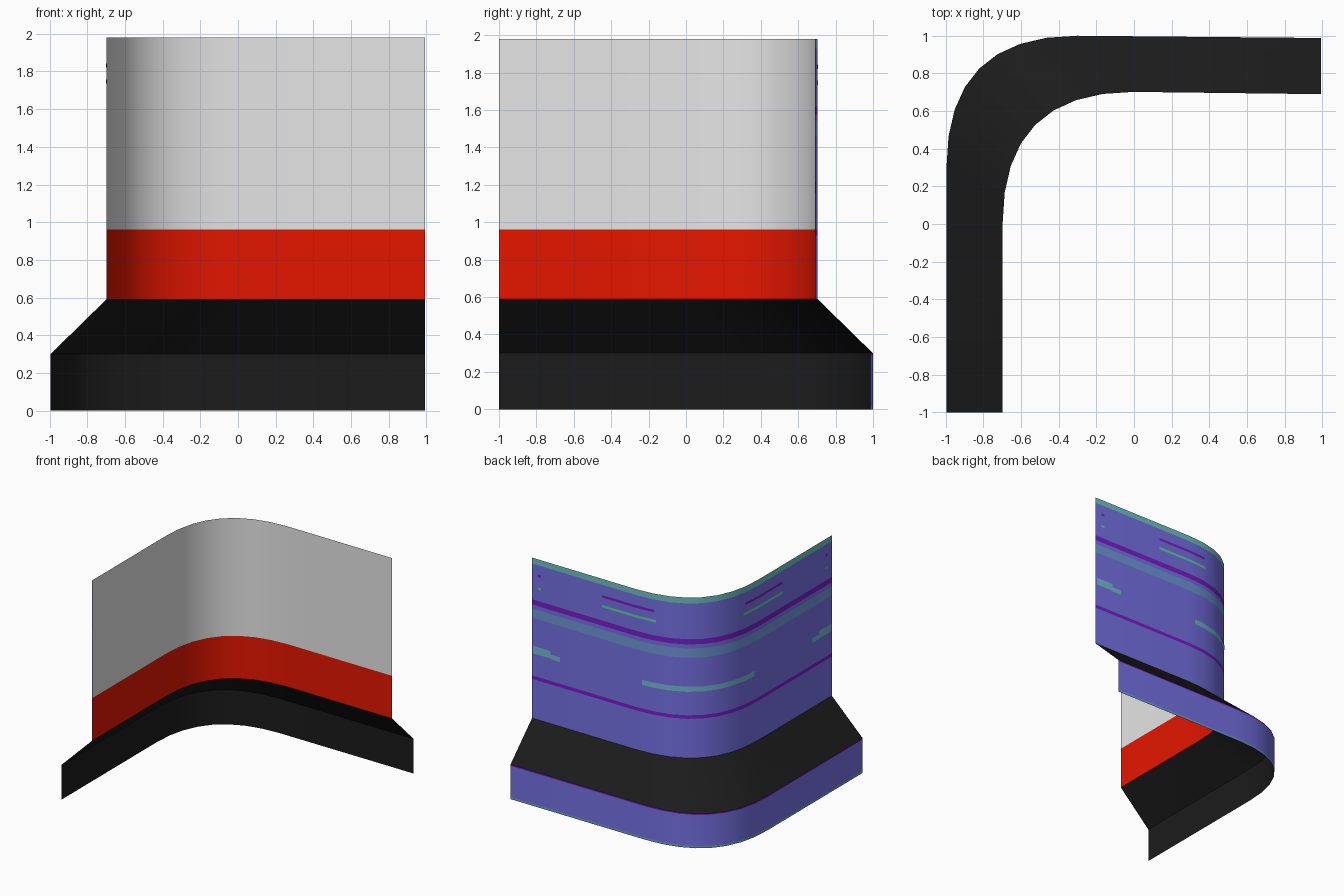
import bpy, math
from mathutils import Vector

if "Cube" in bpy.data.objects:
    bpy.data.objects.remove(bpy.data.objects["Cube"])

def srgb(*c):
    return tuple((v / 255 / 12.92) if v < 11 else ((v / 255 + 0.055) / 1.055) ** 2.4 for v in c) + (1,)

COLOURS = {
    "light_grey": srgb(230, 230, 230), "red": srgb(230, 22, 0), "black": srgb(27, 27, 27),
    "violet_blue": srgb(118, 114, 230), "purple": srgb(122, 30, 202),
    "teal": srgb(114, 196, 196), "steel_blue": srgb(112, 152, 218),
    "green": srgb(98, 210, 165), "pale_blue": srgb(118, 186, 212)}
MATS = {}
for name, col in COLOURS.items():
    MATS[name] = bpy.data.materials.new(name)
    MATS[name].diffuse_color = col

def plan(k):
    """Plan path of the bent wall, moved inwards by k."""
    a, c, b = Vector((-0.993, 0.3)), Vector((-0.993, 0.997)), Vector((-0.3, 0.997))
    pts = [Vector((-0.993 + k, -1.0))]
    for i in range(9):
        t = i / 8
        p = a * (1 - t) ** 2 + c * 2 * t * (1 - t) + b * t * t
        pts.append(p + Vector((k, -k)))
    pts.append(Vector((0.993, 0.985 - k)))
    return pts

def build(name, rows, colours, flip=False):
    """rows: list of (plan points, z); colours: one name per band."""
    n = len(rows[0][0])
    verts = [(p.x, p.y, z) for pts, z in rows for p in pts]
    faces, idx = [], []
    used = list(dict.fromkeys(colours))
    for r, col in enumerate(colours):
        for c in range(n - 1):
            f = (r * n + c, r * n + c + 1, (r + 1) * n + c + 1, (r + 1) * n + c)
            faces.append(f[::-1] if flip else f)
            idx.append(used.index(col))
    me = bpy.data.meshes.new(name)
    me.from_pydata(verts, [], faces)
    for u in used:
        me.materials.append(MATS[u])
    me.polygons.foreach_set("material_index", idx)
    me.update()
    ob = bpy.data.objects.new(name, me)
    bpy.context.collection.objects.link(ob)
    bpy.ops.object.select_all(action='DESELECT')
    ob.select_set(True)
    bpy.context.view_layer.objects.active = ob
    bpy.ops.object.shade_smooth_by_angle(angle=math.radians(30))
    return ob

# inner (concave) skin: black base and slope, red band, grey wall
base, wall = plan(0), plan(0.296)
build("wall_front", [(base, 0), (base, 0.3), (wall, 0.59), (wall, 0.96), (wall, 1.98)],
      ["black", "black", "red", "light_grey"])

# outer (convex) skin: violet with thin stripes, black slope
D = 0.002
bb, bw = plan(-D), plan(0.296 - D)
build("wall_back",
      [(bb, 0), (bb, 0.02), (bb, 0.288), (bb, 0.3), (bw, 0.59), (bw, 0.93), (bw, 0.96),
       (bw, 1.46), (bw, 1.54), (bw, 1.575), (bw, 1.62), (bw, 1.93), (bw, 1.98)],
      ["steel_blue", "violet_blue", "purple", "black", "violet_blue", "purple",
       "violet_blue", "steel_blue", "violet_blue", "purple", "violet_blue", "teal"], flip=True)

# painted marks on the outer skin, measured along the path
PATH = plan(0.296 - 2 * D)
DIST = [0.0]
for p, q in zip(PATH, PATH[1:]):
    DIST.append(DIST[-1] + (q - p).length)
L = DIST[-1]

def at(s):
    for i in range(len(PATH) - 1):
        if s <= DIST[i + 1]:
            return PATH[i].lerp(PATH[i + 1], (s - DIST[i]) / (DIST[i + 1] - DIST[i]))
    return PATH[-1].copy()

def mark(name, s0, s1, z0, z1, col):
    pts = [at(s0)] + [p for p, d in zip(PATH, DIST) if s0 < d < s1] + [at(s1)]
    build(name, [(pts, z0), (pts, z1)], [col], flip=True)

def mirrored_mark(name, s0, s1, *rest):
    mark(name + "_left", s0, s1, *rest)
    mark(name + "_right", L - s1, L - s0, *rest)

mirrored_mark("purple_dash", 0.68, 1.17, 1.82, 1.842, "purple")
mirrored_mark("green_dash", 0.68, 1.19, 1.735, 1.757, "green")
mirrored_mark("upper_dot", 0.06, 0.09, 1.83, 1.85, "purple")
mirrored_mark("lower_dot", 0.06, 0.09, 1.72, 1.74, "green")
mirrored_mark("outer_patch", 0.01, 0.18, 1.155, 1.22, "pale_blue")
mirrored_mark("outer_patch_tip", 0.18, 0.27, 1.15, 1.19, "pale_blue")
mark("corner_patch", 1.06, L - 1.06, 1.165, 1.21, "pale_blue")

for m in bpy.data.materials:
    if m.users and not m.is_grease_pencil:
        m.use_nodes = True
        m.node_tree.nodes["Principled BSDF"].inputs["Base Color"].default_value = m.diffuse_color
